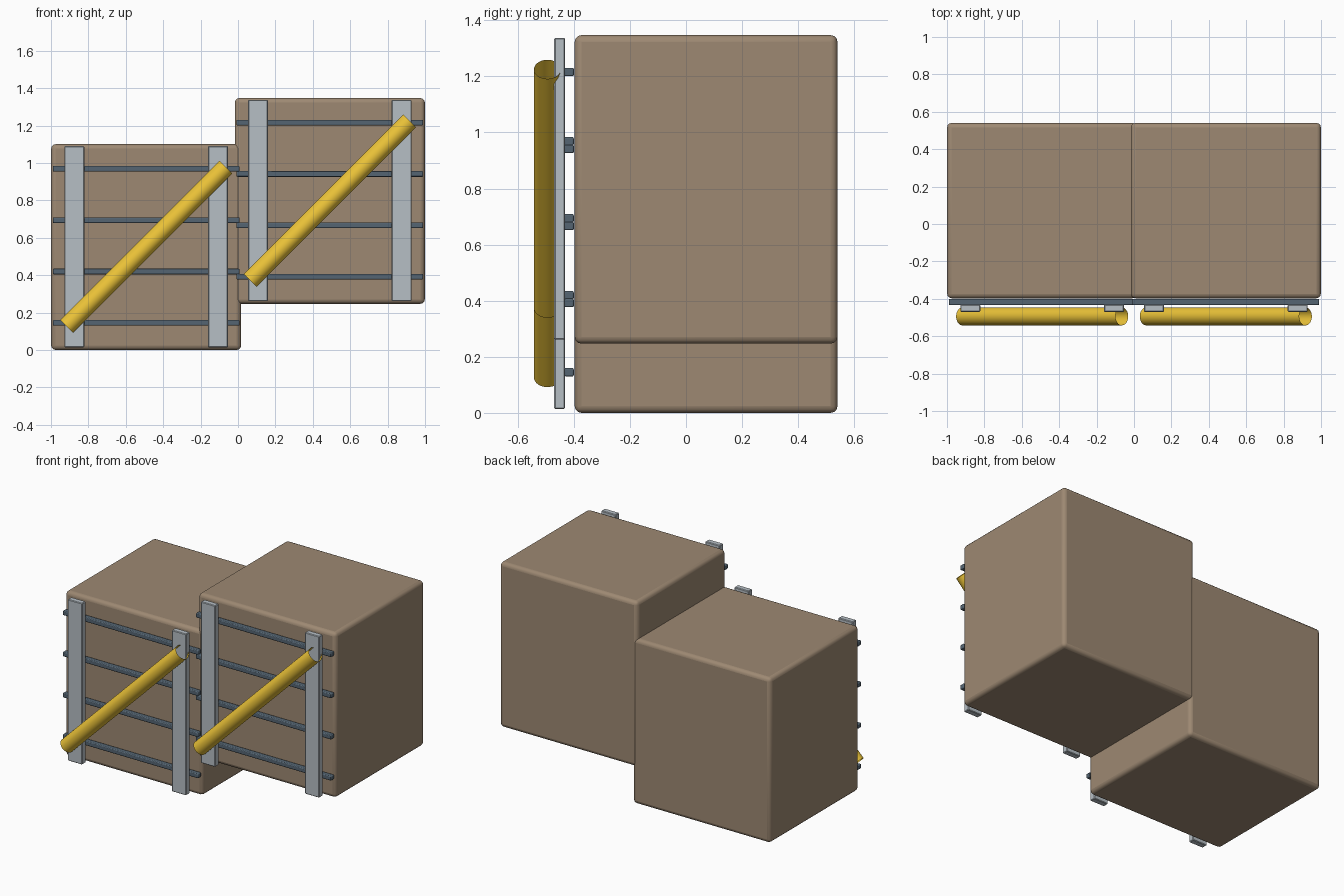
import bpy
from math import pi, sqrt

if "Cube" in bpy.data.objects:
    bpy.data.objects.remove(bpy.data.objects["Cube"])


def material(name, rgb):
    m = bpy.data.materials.new(name)
    m.diffuse_color = (*rgb, 1)
    m.use_nodes = True
    m.node_tree.nodes["Principled BSDF"].inputs["Base Color"].default_value = m.diffuse_color
    return m


BROWN = material("brown_panel", (0.34, 0.25, 0.17))
SLATE = material("slate_metal", (0.09, 0.13, 0.17))
STEEL = material("pale_steel", (0.47, 0.52, 0.56))
YELLOW = material("yellow_paint", (0.84, 0.55, 0.04))


def box(name, lo, hi, mat, bevel, segments):
    size = [b - a for a, b in zip(lo, hi)]
    bpy.ops.mesh.primitive_cube_add(size=1, location=[(a + b) / 2 for a, b in zip(lo, hi)])
    o = bpy.context.object
    o.name = name
    o.scale = size
    bpy.ops.object.transform_apply(location=False, rotation=False, scale=True)
    o.data.materials.append(mat)
    mod = o.modifiers.new("bevel", 'BEVEL')
    mod.width = bevel
    mod.segments = segments
    if segments > 1:
        bpy.ops.object.shade_smooth_by_angle(angle=pi / 6)
    return o


def module(side, cx, z0):
    # Main block
    box(f"{side}_block", (cx - 0.508, -0.397, z0), (cx + 0.508, 0.54, z0 + 1.1),
        BROWN, 0.024, 3)

    # Horizontal rails on the front
    for i in range(4):
        z = z0 + 0.145 + i * 0.2745
        box(f"{side}_rail_{i + 1}", (cx - 0.499, -0.434, z - 0.015),
            (cx + 0.499, -0.4, z + 0.015), SLATE, 0.005, 2)

    # Upright posts over the rails
    for label, s in (("left", -1), ("right", 1)):
        x = cx + s * 0.384
        box(f"{side}_{label}_post", (x - 0.053, -0.47, z0 + 0.014),
            (x + 0.053, -0.431, z0 + 1.09), STEEL, 0.004, 1)

    # Open-ended diagonal tube
    bpy.ops.mesh.primitive_cylinder_add(
        vertices=32, radius=0.048, depth=0.852 * sqrt(2), end_fill_type='NOTHING',
        location=(cx, -0.494, z0 + 0.552), rotation=(0, pi / 4, 0))
    o = bpy.context.object
    o.name = f"{side}_diagonal_tube"
    o.data.materials.append(YELLOW)
    bpy.ops.object.shade_smooth_by_angle(angle=pi / 6)


# Two identical modules, the right one stepped up
module("left", -0.491, 0.0)
module("right", 0.491, 0.247)
